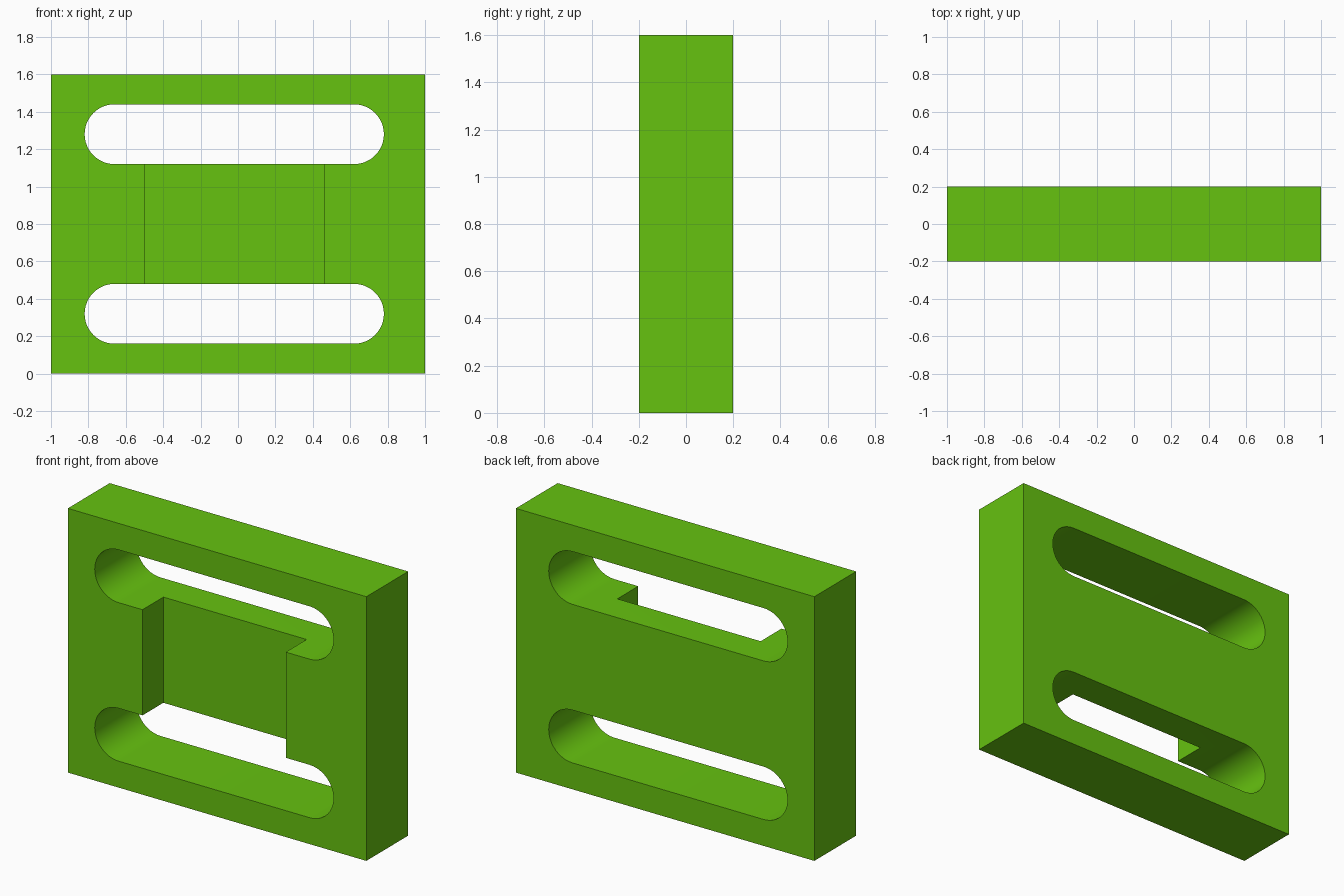
import bpy
import bmesh
from math import cos, sin, pi, radians

if "Cube" in bpy.data.objects:
    bpy.data.objects.remove(bpy.data.objects["Cube"], do_unlink=True)

WIDTH, DEPTH, HEIGHT = 2.0, 0.4, 1.6
OPENING_X = -0.02          # openings sit slightly off centre
SLOT_RADIUS, SLOT_REACH = 0.16, 0.64
SLOT_HEIGHTS = (0.32, 1.28)
RECESS_HALF = 0.48

green = bpy.data.materials.new("bright_green")
green.use_nodes = True
colour = (0.133, 0.54, 0.005, 1)
green.diffuse_color = colour
green.node_tree.nodes["Principled BSDF"].inputs["Base Color"].default_value = colour


def extrude_profile(name, points, y_front, y_back):
    """Solid made from an (x, z) outline pushed along y."""
    bm = bmesh.new()
    face = bm.faces.new([bm.verts.new((x, y_front, z)) for x, z in points])
    result = bmesh.ops.extrude_face_region(bm, geom=[face])
    moved = [v for v in result["geom"] if isinstance(v, bmesh.types.BMVert)]
    bmesh.ops.translate(bm, verts=moved, vec=(0, y_back - y_front, 0))
    bmesh.ops.recalc_face_normals(bm, faces=bm.faces)
    mesh = bpy.data.meshes.new(name)
    bm.to_mesh(mesh)
    bm.free()
    mesh.materials.append(green)
    obj = bpy.data.objects.new(name, mesh)
    bpy.context.collection.objects.link(obj)
    return obj


def rectangle(x0, x1, z0, z1):
    return [(x0, z0), (x1, z0), (x1, z1), (x0, z1)]


def slot_outline(x, z, steps=24):
    points = []
    for side, start in ((1, -pi / 2), (-1, pi / 2)):
        for i in range(steps + 1):
            a = start + pi * i / steps
            points.append((x + side * SLOT_REACH + SLOT_RADIUS * cos(a),
                           z + SLOT_RADIUS * sin(a)))
    return points


# Solid block
plate = extrude_profile("slotted_plate", rectangle(-WIDTH / 2, WIDTH / 2, 0, HEIGHT),
                        -DEPTH / 2, DEPTH / 2)

# Two through slots, and a half-depth front recess joining them
cutters = [extrude_profile("slot_cutter", slot_outline(OPENING_X, z), -DEPTH, DEPTH)
           for z in SLOT_HEIGHTS]
cutters.append(extrude_profile(
    "recess_cutter",
    rectangle(OPENING_X - RECESS_HALF, OPENING_X + RECESS_HALF, *SLOT_HEIGHTS),
    -DEPTH, 0))

bpy.ops.object.select_all(action="DESELECT")
plate.select_set(True)
bpy.context.view_layer.objects.active = plate
for cutter in cutters:
    cutter.hide_render = True
    cut = plate.modifiers.new(cutter.name, "BOOLEAN")
    cut.operation = "DIFFERENCE"
    cut.solver = "EXACT"
    cut.object = cutter
    bpy.ops.object.modifier_apply(modifier=cut.name)
    bpy.data.objects.remove(cutter, do_unlink=True)

# Smooth round slot ends with crisp edges elsewhere
bpy.ops.object.shade_smooth_by_angle(angle=radians(30))
